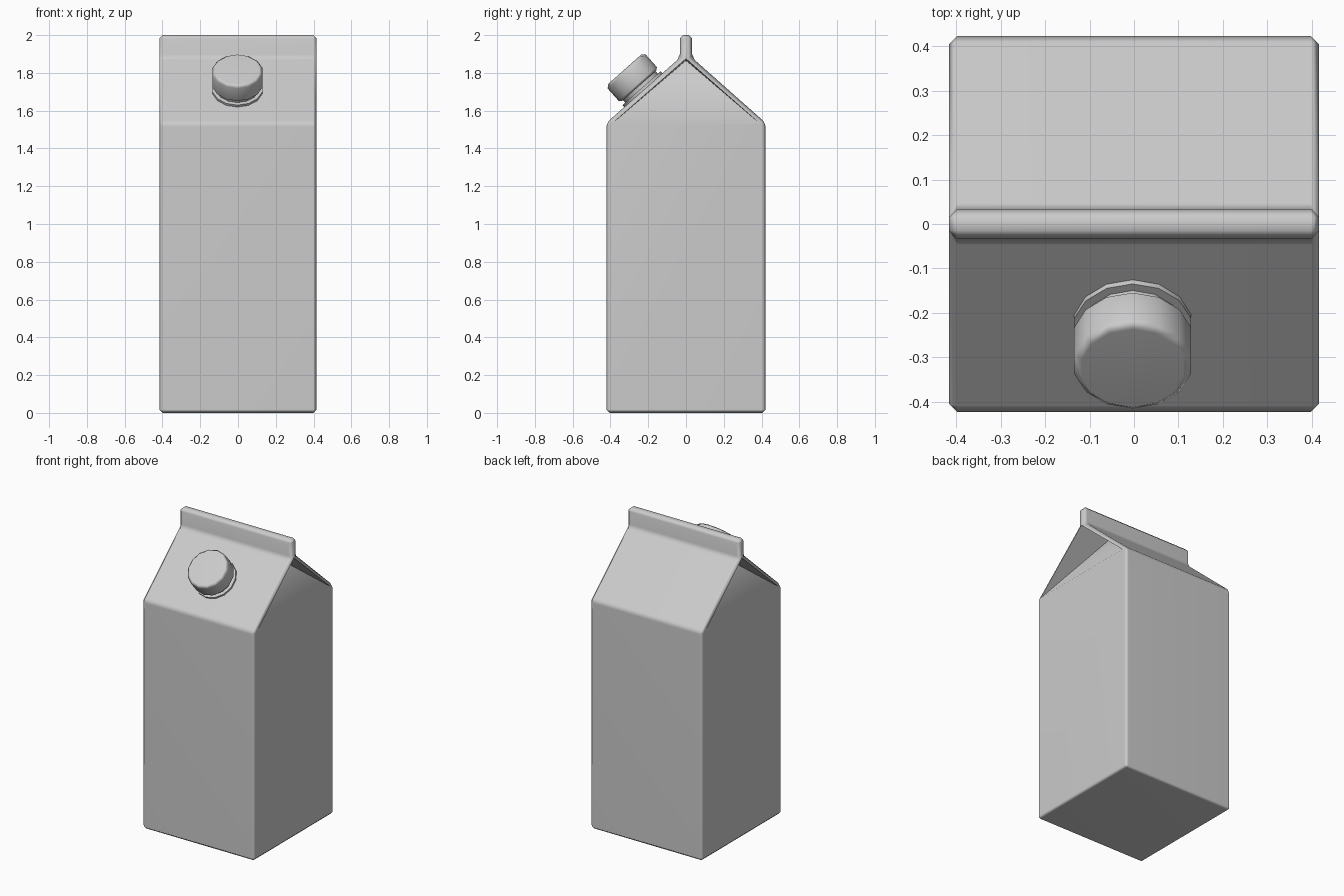
import bpy, bmesh
from math import radians, pi
from mathutils import Matrix, Vector

cube = bpy.data.objects.get("Cube")
if cube:
    bpy.data.objects.remove(cube)

card = bpy.data.materials.new("plain_grey")
card.use_nodes = True
GREY = (0.6, 0.6, 0.6, 1)
card.diffuse_color = GREY
card.node_tree.nodes["Principled BSDF"].inputs["Base Color"].default_value = GREY


def finish(bm, name, angle):
    bmesh.ops.recalc_face_normals(bm, faces=bm.faces)
    mesh = bpy.data.meshes.new(name)
    bm.to_mesh(mesh)
    bm.free()
    mesh.materials.append(card)
    obj = bpy.data.objects.new(name, mesh)
    bpy.context.collection.objects.link(obj)
    bpy.ops.object.select_all(action="DESELECT")
    obj.select_set(True)
    bpy.context.view_layer.objects.active = obj
    bpy.ops.object.shade_smooth_by_angle(angle=radians(angle))
    weighted = obj.modifiers.new("Even shading", "WEIGHTED_NORMAL")
    weighted.keep_sharp = True
    return obj


# Carton: gabled profile with a top fin, swept across x
HX, HY, EAVE, RIDGE, TOP, FIN = 0.416, 0.422, 1.535, 1.88, 2.0, 0.033
half = [(HY, 0), (HY, EAVE), (FIN, RIDGE), (FIN, TOP)]
profile = half + [(-y, z) for y, z in reversed(half)]
bm = bmesh.new()
rings = {s: [bm.verts.new((s * HX, y, z)) for y, z in profile] for s in (-1, 1)}
for i in range(8):
    j = (i + 1) % 8
    bm.faces.new((rings[1][i], rings[1][j], rings[-1][j], rings[-1][i]))
outline = set(rings[1] + rings[-1])

# Gable ends: triangular panel folded inward beneath the roof
for s, p in rings.items():
    back = bm.verts.new((s * HX, HY - 0.035, EAVE))
    front = bm.verts.new((s * HX, 0.035 - HY, EAVE))
    peak = bm.verts.new((s * HX, 0, RIDGE - 0.005))
    fold = bm.verts.new((s * (HX - 0.23), 0, RIDGE - 0.015))
    for loop in ((p[0], p[1], back, front, p[6], p[7]),
                 (p[1], p[2], peak, back), (p[6], front, peak, p[5]),
                 (p[2], p[3], p[4], p[5], peak),
                 (front, back, fold), (front, fold, peak), (fold, back, peak)):
        bm.faces.new(loop)
bmesh.ops.recalc_face_normals(bm, faces=bm.faces)

# Soft chamfer on the outer edges
edges = [e for e in bm.edges if outline.issuperset(e.verts)
         and e.calc_face_angle(0) > radians(30)
         and not (e.verts[0].co.z == e.verts[1].co.z == RIDGE)]
bmesh.ops.bevel(bm, geom=edges, offset=0.018, segments=1, profile=0.5,
                affect="EDGES", clamp_overlap=False)
finish(bm, "carton", 50)

# Screw cap: lathed rings standing square to the front slope
slope = Vector((0, HY - FIN, RIDGE - EAVE)).normalized()
normal = Vector((0, -slope.z, slope.y))
frame = Matrix((Vector((1, 0, 0)), slope, normal)).transposed().to_4x4()
frame.translation = (-0.003, -0.225, 1.707)


def lathe(name, steps, sides=14):
    bm = bmesh.new()
    loops = []
    for radius, height in steps:
        ring = []
        for k in range(sides):
            spot = Matrix.Rotation(2 * pi * k / sides, 3, "Z") @ Vector((0, radius, height))
            ring.append(bm.verts.new(frame @ spot))
        loops.append(ring)
    for a, b in zip(loops, loops[1:]):
        for k in range(sides):
            n = (k + 1) % sides
            bm.faces.new((a[k], a[n], b[n], b[k]))
    bm.faces.new(loops[0])
    bm.faces.new(loops[-1])
    return finish(bm, name, 50)


lathe("spout_flange", [(0.135, -0.01), (0.135, 0.016)])
lathe("spout_neck", [(0.115, 0.01), (0.115, 0.045)])
lathe("screw_cap", [(0.123, 0.034), (0.135, 0.046), (0.135, 0.134), (0.117, 0.15)])
